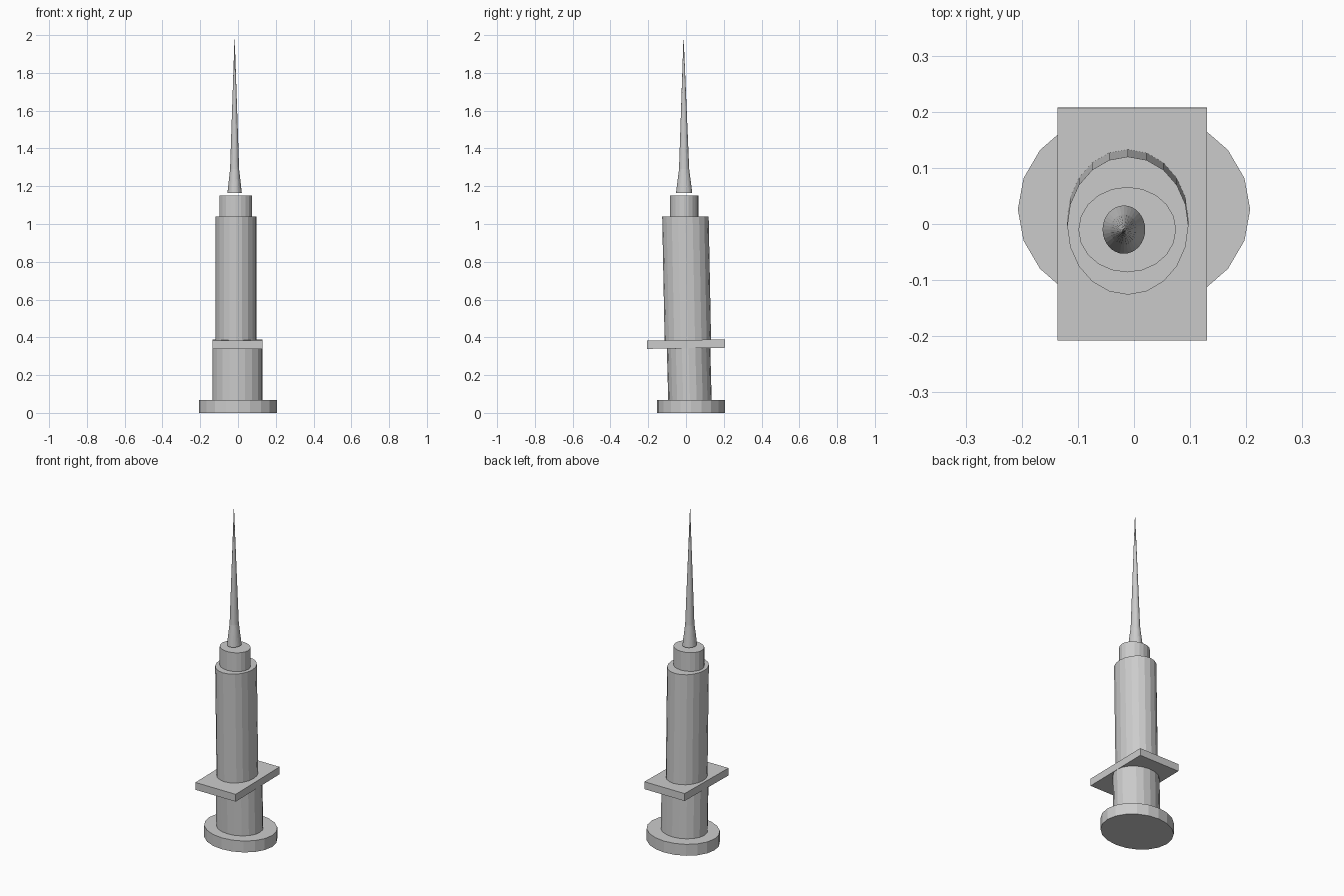
import bpy, bmesh, math

cube = bpy.data.objects.get("Cube")
if cube:
    bpy.data.objects.remove(cube, do_unlink=True)

grey = bpy.data.materials.new("plain_grey")
grey.use_nodes = True
colour = (0.6, 0.6, 0.6, 1)
grey.diffuse_color = colour
grey.node_tree.nodes["Principled BSDF"].inputs["Base Color"].default_value = colour


def finish(name, bm):
    bmesh.ops.recalc_face_normals(bm, faces=bm.faces)
    mesh = bpy.data.meshes.new(name)
    bm.to_mesh(mesh)
    bm.free()
    mesh.materials.append(grey)
    obj = bpy.data.objects.new(name, mesh)
    bpy.context.collection.objects.link(obj)
    return obj


def loft(name, rings, sides=20):
    """Closed solid through oval rings (x, y, z, radius_x, radius_y); zero radius is a tip."""
    bm = bmesh.new()
    loops = []
    for x, y, z, rx, ry in rings:
        if rx == 0:
            loops.append([bm.verts.new((x, y, z))] * sides)
            continue
        angles = [math.tau * i / sides for i in range(sides)]
        loops.append([bm.verts.new((x + rx * math.cos(a), y + ry * math.sin(a), z))
                      for a in angles])
    for low, high in zip(loops, loops[1:]):
        for i in range(sides):
            j = (i + 1) % sides
            corners = dict.fromkeys((low[i], low[j], high[j], high[i]))
            bm.faces.new(list(corners))
    for loop in (loops[0], loops[-1]):
        if len(set(loop)) > 2:
            bm.faces.new(loop)
    return finish(name, bm)


# Thumb rest and plunger, leaning slightly forward
loft("thumb_rest", [(0, 0.026, 0, 0.207, 0.18), (0, 0.026, 0.068, 0.207, 0.18)])
loft("plunger", [(-0.003, 0.021, 0.06, 0.133, 0.115), (-0.003, 0.013, 0.365, 0.133, 0.115)])

# Finger grip plate, slightly tilted
bm = bmesh.new()
bmesh.ops.create_cube(bm, size=1)
bmesh.ops.scale(bm, vec=(0.266, 0.415, 0.044), verts=bm.verts)
grip = finish("finger_grip", bm)
grip.location = (-0.003, 0, 0.364)
grip.rotation_euler.x = math.radians(0.8)

# Barrel and nozzle
loft("barrel", [(-0.011, 0.01, 0.37, 0.108, 0.123), (-0.011, -0.003, 1.04, 0.108, 0.123)])
loft("nozzle", [(-0.012, -0.01, 1.03, 0.087, 0.076), (-0.012, -0.01, 1.152, 0.087, 0.076)])

# Needle floating just above the nozzle
loft("needle", [(-0.018, -0.01, 1.165, 0.038, 0.043),
                (-0.018, -0.01, 1.29, 0.024, 0.027),
                (-0.018, -0.013, 2.0, 0, 0)], sides=32)
